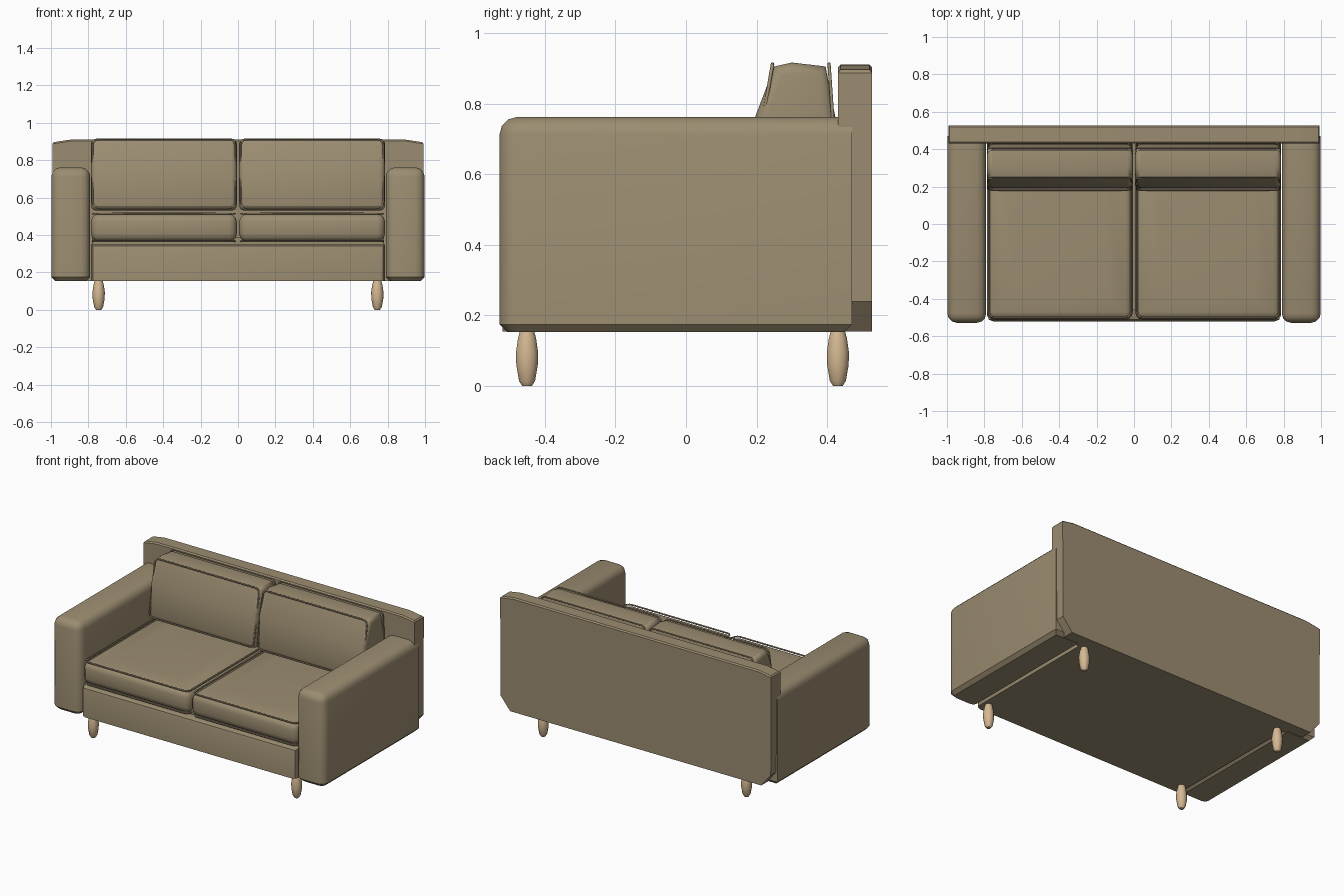
import bpy, bmesh, math
from mathutils import Vector

if "Cube" in bpy.data.objects:
    bpy.data.objects.remove(bpy.data.objects["Cube"])


def material(name, rgb):
    m = bpy.data.materials.new(name)
    m.diffuse_color = (*rgb, 1)
    m.use_nodes = True
    m.node_tree.nodes["Principled BSDF"].inputs["Base Color"].default_value = m.diffuse_color
    return m


FABRIC = material("tan_fabric", (0.33, 0.265, 0.165))
WOOD = material("pale_wood", (0.66, 0.48, 0.29))


def finish(bm, name, mat, angle=35):
    bmesh.ops.recalc_face_normals(bm, faces=bm.faces)
    me = bpy.data.meshes.new(name)
    bm.to_mesh(me)
    bm.free()
    ob = bpy.data.objects.new(name, me)
    bpy.context.collection.objects.link(ob)
    me.materials.append(mat)
    bpy.ops.object.select_all(action='DESELECT')
    bpy.context.view_layer.objects.active = ob
    ob.select_set(True)
    bpy.ops.object.shade_smooth_by_angle(angle=math.radians(angle))
    return ob


def prism(profile, axis, lo, hi):
    """Extrude a 2D outline along x (outline in y,z) or y (outline in x,z)."""
    bm = bmesh.new()
    put = (lambda a, b, t: (t, a, b)) if axis == 'x' else (lambda a, b, t: (a, t, b))
    face = bm.faces.new([bm.verts.new(put(a, b, lo)) for a, b in profile])
    ext = bmesh.ops.extrude_face_region(bm, geom=[face])
    shift = Vector(put(0, 0, hi - lo))
    bmesh.ops.translate(bm, vec=shift,
                        verts=[v for v in ext['geom'] if isinstance(v, bmesh.types.BMVert)])
    return bm


def bevel(bm, width, segments, pick=lambda e: True):
    bmesh.ops.bevel(bm, geom=[e for e in bm.edges if pick(e)], offset=width,
                    segments=segments, profile=0.5, affect='EDGES', clamp_overlap=True)


def rect(a0, a1, b0, b1):
    return [(a0, b0), (a1, b0), (a1, b1), (a0, b1)]


def piping(name, corners, radius=0.035, thick=0.005):
    """Thin cord following a closed loop with rounded corners."""
    pts = []
    n = len(corners)
    for i in range(n):
        p = Vector(corners[i])
        a = (Vector(corners[i - 1]) - p).normalized() * radius
        b = (Vector(corners[(i + 1) % n]) - p).normalized() * radius
        for t in (0, 0.33, 0.67, 1):
            pts.append(p + a * (1 - t) ** 2 + b * t ** 2)
    cu = bpy.data.curves.new(name, 'CURVE')
    cu.dimensions = '3D'
    cu.bevel_depth = thick
    cu.bevel_resolution = 1
    sp = cu.splines.new('POLY')
    sp.points.add(len(pts) - 1)
    for q, p in zip(sp.points, pts):
        q.co = (*p, 1)
    sp.use_cyclic_u = True
    cu.materials.append(FABRIC)
    bpy.context.collection.objects.link(bpy.data.objects.new(name, cu))


# Base with a softened front rail
bm = prism(rect(-0.52, 0.45, 0.155, 0.35), 'x', -0.785, 0.785)
bevel(bm, 0.03, 2, lambda e: all(v.co.y < 0 for v in e.verts)
      and not all(v.co.z < 0.2 for v in e.verts))
finish(bm, "base", FABRIC)

# Platform filling the gap below the cushions
finish(prism(rect(-0.46, 0.45, 0.34, 0.39), 'x', -0.78, 0.78), "seat_platform", FABRIC)

# Back panel with clipped lower corners
half = [(0.92, 0.155), (0.99, 0.24), (0.993, 0.895), (0.9, 0.91)]
bm = prism(half + [(-x, z) for x, z in reversed(half)], 'y', 0.43, 0.527)
bevel(bm, 0.008, 1, lambda e: all(v.co.z > 0.8 for v in e.verts))
finish(bm, "back_panel", FABRIC)

for s, side in ((-1, "left"), (1, "right")):
    # Arm with rounded top and front
    xs = sorted((s * 0.79, s * 0.998))
    bm = prism(rect(-0.528, 0.47, 0.153, 0.762), 'x', *xs)
    bevel(bm, 0.05, 3, lambda e: not all(v.co.y > 0.4 for v in e.verts)
          and not all(v.co.z < 0.2 for v in e.verts))
    # small chamfer under the arm
    bevel(bm, 0.022, 1, lambda e: all(abs(v.co.z - 0.153) < 0.001 for v in e.verts))
    finish(bm, side + "_arm", FABRIC)

    # Seat cushion, slightly crowned
    xs = sorted((s * 0.006, s * 0.786))
    bm = prism(rect(-0.512, 0.43, 0.365, 0.513), 'x', *xs)
    bevel(bm, 0.042, 3)
    top = [f for f in bm.faces if f.normal.z > 0.99 or
           (f.calc_center_median().z > 0.51 and f.calc_area() > 0.3)]
    cap = bmesh.ops.inset_region(bm, faces=top, thickness=0.13)
    for v in {v for f in top for v in f.verts}:
        v.co.z += 0.008
    finish(bm, side + "_seat_cushion", FABRIC, 50)
    for z in (0.367, 0.513):
        x0, x1 = s * 0.016, s * 0.776
        piping(side + "_seat_piping", [(x0, -0.5, z), (x1, -0.5, z), (x1, 0.42, z), (x0, 0.42, z)])

    # Leaning back cushion, tapered towards the top
    outline = [(0.185, 0.53), (0.43, 0.53), (0.425, 0.75), (0.395, 0.905),
               (0.30, 0.916), (0.25, 0.905), (0.195, 0.76)]
    bm = prism(outline, 'x', *xs)
    bevel(bm, 0.03, 3, lambda e: abs(e.verts[0].co.x - e.verts[1].co.x) < 0.01
          or all(v.co.z < 0.6 for v in e.verts))
    finish(bm, side + "_back_cushion", FABRIC, 50)
    x0, x1 = s * 0.014, s * 0.778
    for y0, y1, label in ((0.182, 0.245, "front"), (0.43, 0.405, "rear")):
        piping(side + "_back_piping_" + label,
               [(x0, y0, 0.545), (x1, y0, 0.545), (x1, y1, 0.912), (x0, y1, 0.912)])

    # Turned legs
    for y, end in ((-0.45, "front"), (0.43, "rear")):
        bm = bmesh.new()
        rings = []
        for r, z in ((0.014, 0), (0.024, 0.015), (0.032, 0.06), (0.033, 0.095),
                     (0.027, 0.135), (0.02, 0.16)):
            rings.append([bm.verts.new((s * 0.745 + r * math.cos(k * math.pi / 5),
                                        y + r * math.sin(k * math.pi / 5), z))
                          for k in range(10)])
        for a, b in zip(rings, rings[1:]):
            for k in range(10):
                bm.faces.new((a[k], a[(k + 1) % 10], b[(k + 1) % 10], b[k]))
        bm.faces.new(rings[0])
        bm.faces.new(rings[-1])
        finish(bm, f"{side}_{end}_leg", WOOD, 40)
